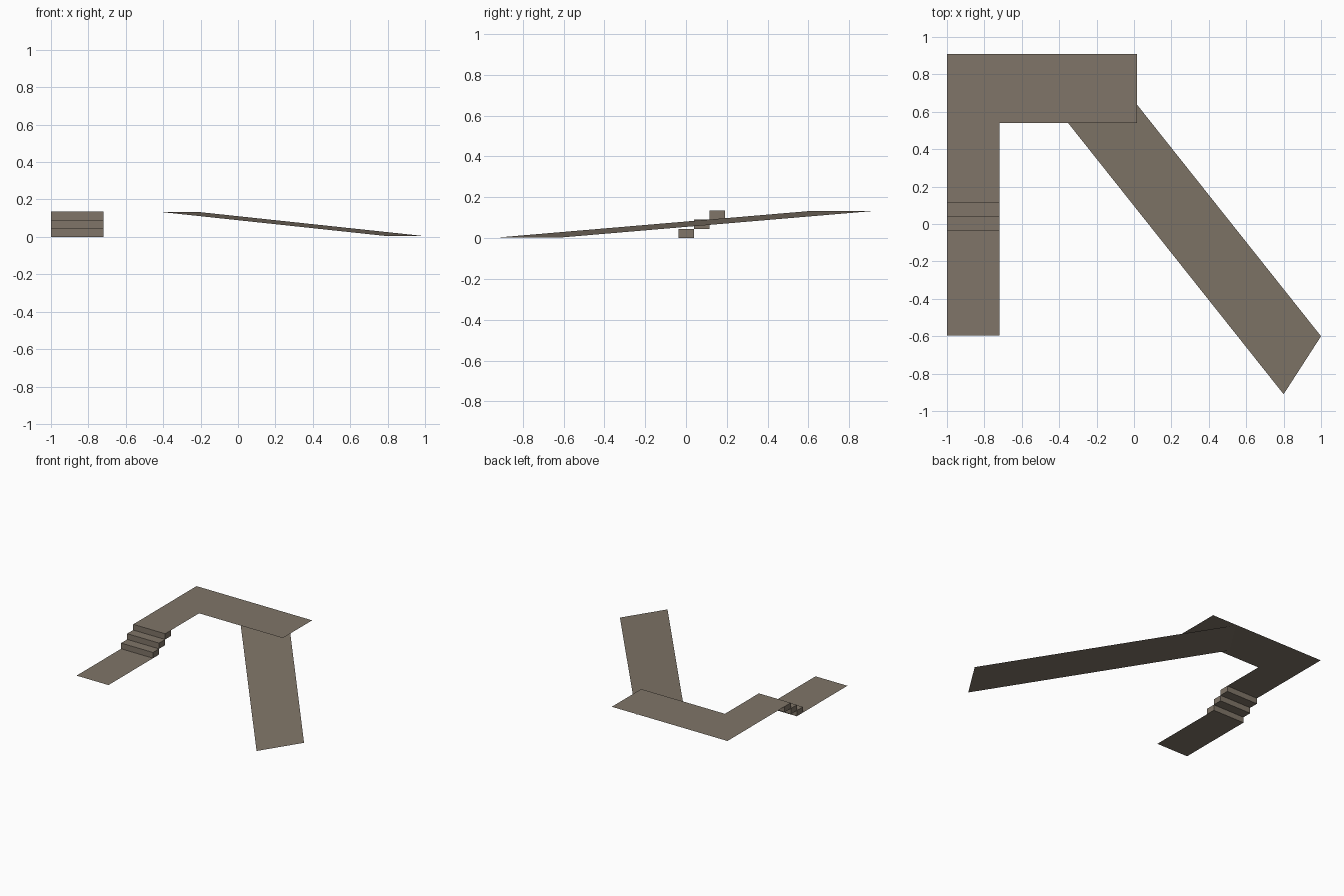
import bpy

if "Cube" in bpy.data.objects:
    bpy.data.objects.remove(bpy.data.objects["Cube"])

stone = bpy.data.materials.new("warm grey stone")
stone.diffuse_color = (0.215, 0.178, 0.138, 1)
stone.use_nodes = True
stone.node_tree.nodes["Principled BSDF"].inputs["Base Color"].default_value = stone.diffuse_color


def make(name, verts, faces):
    me = bpy.data.meshes.new(name)
    me.from_pydata(verts, [], faces)
    me.materials.append(stone)
    ob = bpy.data.objects.new(name, me)
    bpy.context.collection.objects.link(ob)
    return ob


def sheet(name, outline, z):
    """Flat horizontal surface from a counter-clockwise outline."""
    return make(name, [(x, y, z) for x, y in outline], [range(len(outline))])


X0, X1 = -1.0, -0.72      # walkway width
TOP = 0.136               # landing height

# Lower path
sheet("lower_path", [(X0, -0.595), (X1, -0.595), (X1, -0.037), (X0, -0.037)], 0.0)

# Three stair blocks climbing towards the back
depth, rise = 0.076, TOP / 3
for i in range(3):
    y, z = -0.037 + i * depth, i * rise
    bpy.ops.mesh.primitive_cube_add(
        size=1, location=((X0 + X1) / 2, y + depth / 2, z + rise / 2))
    step = bpy.context.object
    step.name = f"step_{i + 1}"
    step.scale = (X1 - X0, depth, rise)
    step.data.materials.append(stone)

# L-shaped upper landing
sheet("upper_landing", [(X0, 0.191), (X1, 0.191), (X1, 0.54), (0.015, 0.54),
                        (0.015, 0.908), (X0, 0.908)], TOP)

# Diagonal ramp down to the front right
make("ramp", [(0.8, -0.91, 0.004), (1.0, -0.6, 0.004),
              (-0.2, 0.91, 0.132), (-0.4, 0.6, 0.132)], [(0, 1, 2, 3)])
